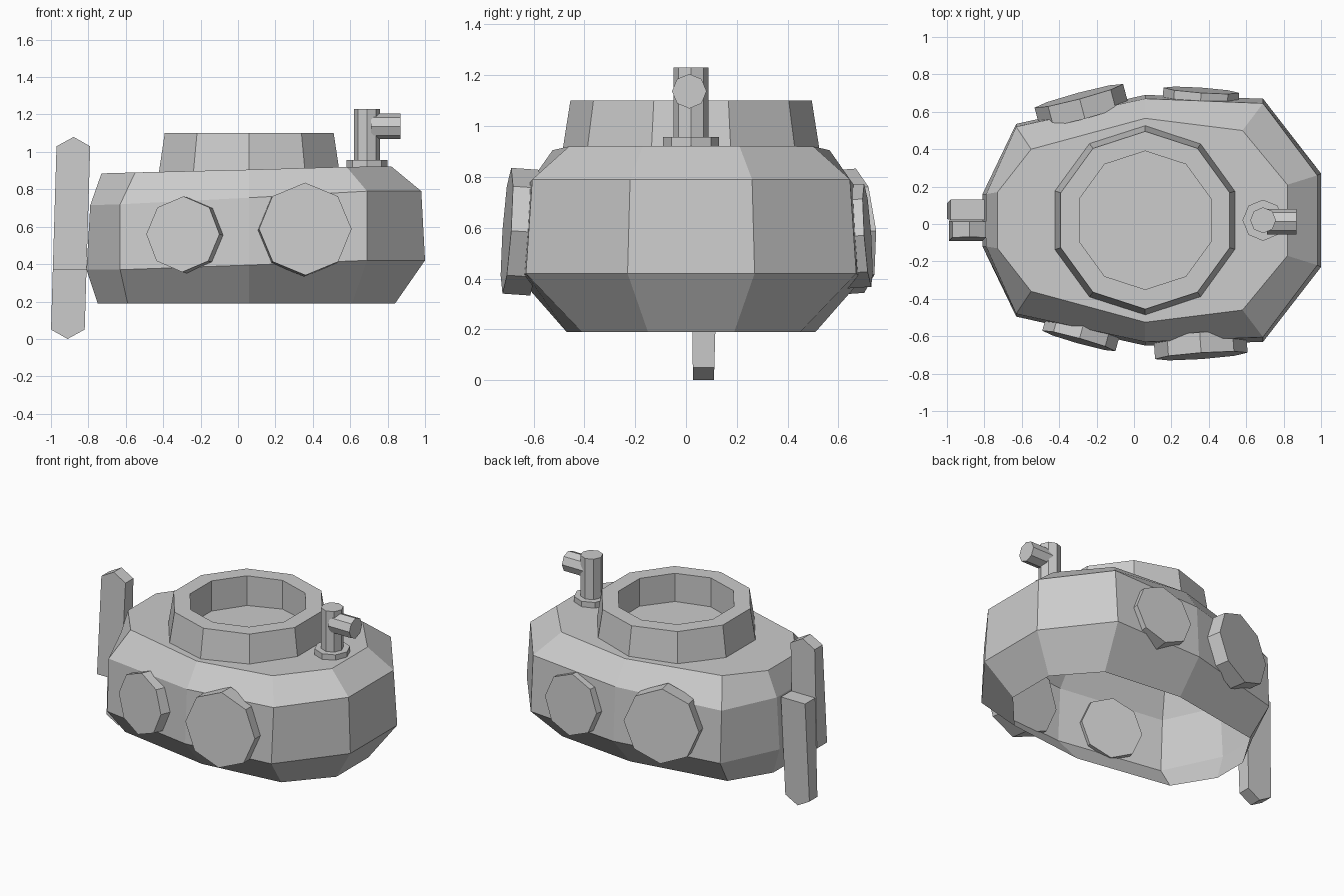
import bpy, bmesh
from math import sin, cos, pi
from mathutils import Vector

if "Cube" in bpy.data.objects:
    bpy.data.objects.remove(bpy.data.objects["Cube"])

MID = 0.02  # y of the lengthwise symmetry plane


def loft(name, rings, cap_start=True, cap_end=True):
    """Skin closed rings of equal size with flat quads."""
    bm = bmesh.new()
    vs = [[bm.verts.new(p) for p in ring] for ring in rings]
    n = len(vs[0])
    for a, b in zip(vs, vs[1:]):
        for i in range(n):
            j = (i + 1) % n
            bm.faces.new((a[i], a[j], b[j], b[i]))
    if cap_start:
        bm.faces.new(vs[0][::-1])
    if cap_end:
        bm.faces.new(vs[-1])
    bmesh.ops.recalc_face_normals(bm, faces=bm.faces)
    me = bpy.data.meshes.new(name)
    bm.to_mesh(me)
    bm.free()
    ob = bpy.data.objects.new(name, me)
    bpy.context.collection.objects.link(ob)
    return ob


def circle(x, y, z, r, sides):
    return [(x + r * cos(pi / 2 + 2 * pi * i / sides),
             y + r * sin(pi / 2 + 2 * pi * i / sides), z) for i in range(sides)]


def disc(name, centre, normal, r, depth):
    """Octagonal prism whose outer face sits at centre, facing normal."""
    n = Vector(normal).normalized()
    q = n.to_track_quat('Z', 'Y')
    ring = [q @ Vector(p) for p in circle(0, 0, 0, r, 8)]
    c = Vector(centre)
    loft(name, [[c - n * depth + p for p in ring], [c + p for p in ring]])


# Hull: half outlines (x, half width, z) mirrored to ten-sided rings, open below
def hull_ring(half):
    return ([(x, MID + w, z) for x, w, z in half] +
            [(x, MID - w, z) for x, w, z in reversed(half)])


hull_halves = [
    [(.84, .17, .19), (.61, .43, .19), (.06, .49, .19), (-.59, .38, .19), (-.75, .12, .19)],
    [(1.0, .25, .42), (.69, .65, .42), (.06, .67, .395), (-.63, .515, .37), (-.81, .14, .37)],
    [(.98, .24, .79), (.69, .625, .79), (.06, .65, .755), (-.63, .50, .72), (-.79, .14, .715)],
    [(.82, .19, .922), (.58, .48, .92), (.06, .545, .905), (-.55, .38, .89), (-.73, .15, .885)],
]
loft("hull", [hull_ring(h) for h in hull_halves], cap_start=False)

# Tower: open ten-sided tube standing on the deck
loft("tower", [circle(.06, MID, z, r, 10) for r, z in
               ((.508, .89), (.475, 1.10), (.37, 1.10), (.37, .89))], False, False)

# Periscope: base plate, post and eyepiece
loft("periscope_base", [circle(.69, MID, z, .11, 8) for z in (.90, .957)])
loft("periscope_post", [circle(.69, MID, z, .069, 8) for z in (.94, 1.23)])
disc("periscope_eyepiece", (.87, .013, 1.137), (1, 0, 0), .068, .16)

# Portholes: a large and a small one on each side
disc("porthole_front_large", (.36, -.705, .588), (.07, -1, .07), .248, .11)
disc("porthole_front_small", (-.295, -.625, .56), (-.27, -.96, .07), .203, .10)
disc("porthole_back_large", (-.295, .685, .588), (-.26, .97, .07), .245, .11)
disc("porthole_back_small", (.36, .715, .57), (.07, 1, .07), .203, .11)

# Propeller: two pointed blades side by side, half a turn apart
PZ = .54
for name, s in (("propeller_blade_upper", 1), ("propeller_blade_lower", -1)):
    def blade_ring(outer):
        pts = []
        for dx, h in ((-.09, -.17), (.09, -.17), (.09, .49), (0, .54), (-.09, .49)):
            t = (h + .17) / .71
            y = -.11 + .02 * t if outer else -.005 * t - .002
            pts.append((-.895 + dx + s * h * .03, MID + s * y, PZ + s * h))
        return pts
    loft(name, [blade_ring(True), blade_ring(False)])
